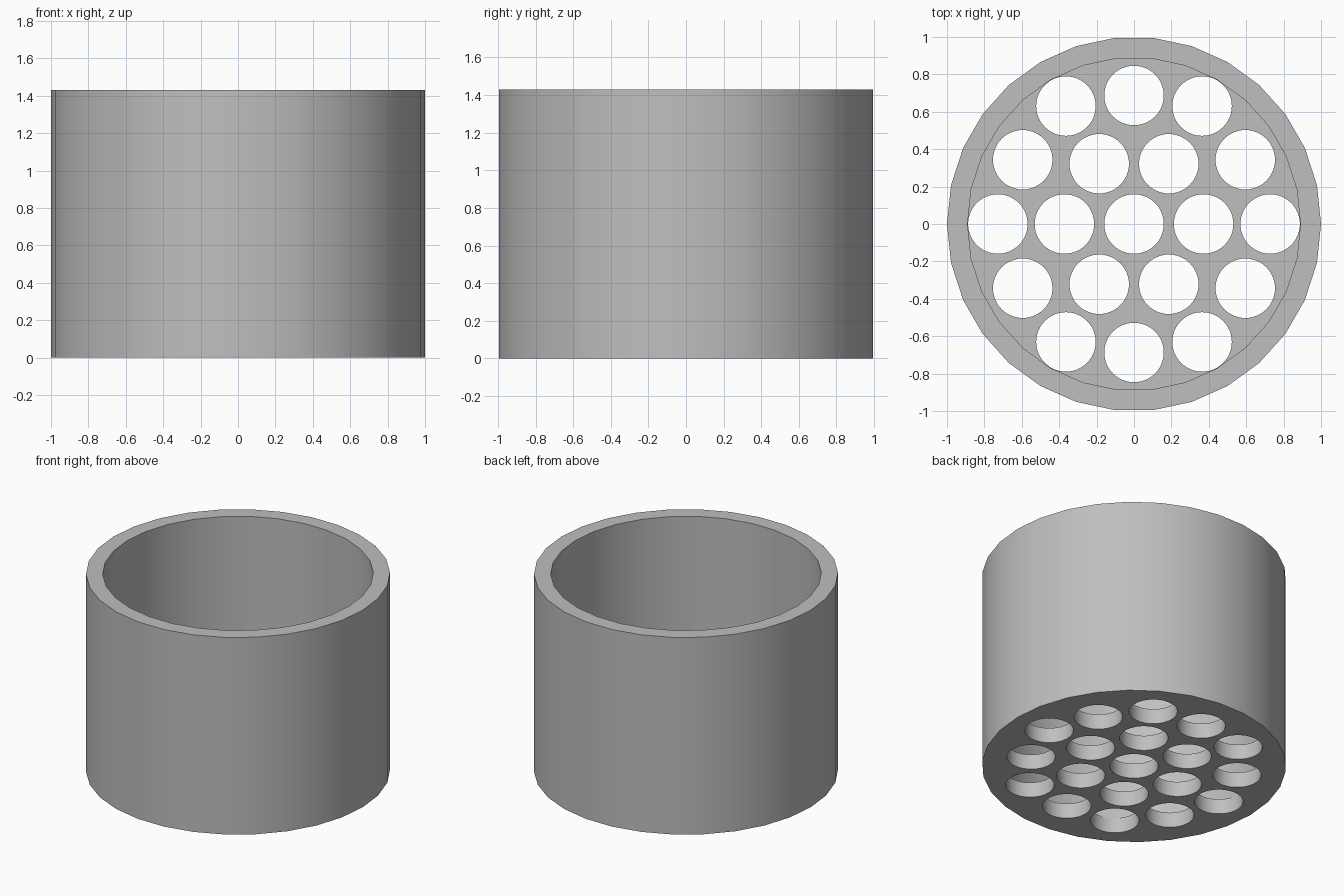
import bpy, bmesh
from math import cos, sin, pi, radians
from mathutils import Matrix

if "Cube" in bpy.data.objects:
    bpy.data.objects.remove(bpy.data.objects["Cube"], do_unlink=True)

OUTER, INNER, HEIGHT, FLOOR = 1.0, 0.89, 1.43, 0.11
SIDES, HOLE_R = 30, 0.159


def make_object(name, bm):
    mesh = bpy.data.meshes.new(name)
    bm.to_mesh(mesh)
    bm.free()
    obj = bpy.data.objects.new(name, mesh)
    bpy.context.collection.objects.link(obj)
    return obj


def ring(bm, radius, z):
    return [bm.verts.new((radius * cos(2 * pi * i / SIDES),
                          radius * sin(2 * pi * i / SIDES), z)) for i in range(SIDES)]


# Cup: rings from underside, up the wall, over the rim and down to the floor
bm = bmesh.new()
profile = [(OUTER, 0), (OUTER, HEIGHT), (INNER, HEIGHT), (INNER, FLOOR)]
rings = [ring(bm, r, z) for r, z in profile]
for low, high in zip(rings, rings[1:]):
    for i in range(SIDES):
        j = (i + 1) % SIDES
        bm.faces.new((low[i], low[j], high[j], high[i]))
bm.faces.new(rings[0][::-1])
bm.faces.new(rings[-1])
bmesh.ops.recalc_face_normals(bm, faces=bm.faces)
cup = make_object("perforated_cup", bm)

# Drain holes: centre, inner ring of six, outer ring of twelve
centres = [(0, 0)]
for k in range(6):
    for radius, turn in ((0.372, 0), (0.728, 0), (0.687, 30)):
        a = radians(60 * k + turn)
        centres.append((radius * cos(a), radius * sin(a)))
bm = bmesh.new()
for x, y in centres:
    bmesh.ops.create_cone(bm, cap_ends=True, segments=48, radius1=HOLE_R, radius2=HOLE_R,
                          depth=4 * FLOOR, matrix=Matrix.Translation((x, y, FLOOR / 2)))
cutter = make_object("hole_cutter", bm)
cutter.hide_render = True

cut = cup.modifiers.new("drain_holes", 'BOOLEAN')
cut.operation = 'DIFFERENCE'
cut.solver = 'EXACT'
cut.object = cutter

bpy.ops.object.select_all(action='DESELECT')
cup.select_set(True)
bpy.context.view_layer.objects.active = cup
bpy.ops.object.modifier_apply(modifier=cut.name)
bpy.data.objects.remove(cutter, do_unlink=True)

# Single grey finish
grey = bpy.data.materials.new("plain_grey")
grey.use_nodes = True
colour = (0.52, 0.52, 0.52, 1)
grey.diffuse_color = colour
grey.node_tree.nodes["Principled BSDF"].inputs["Base Color"].default_value = colour
cup.data.materials.clear()
cup.data.materials.append(grey)

bpy.ops.object.shade_smooth_by_angle(angle=radians(30))
